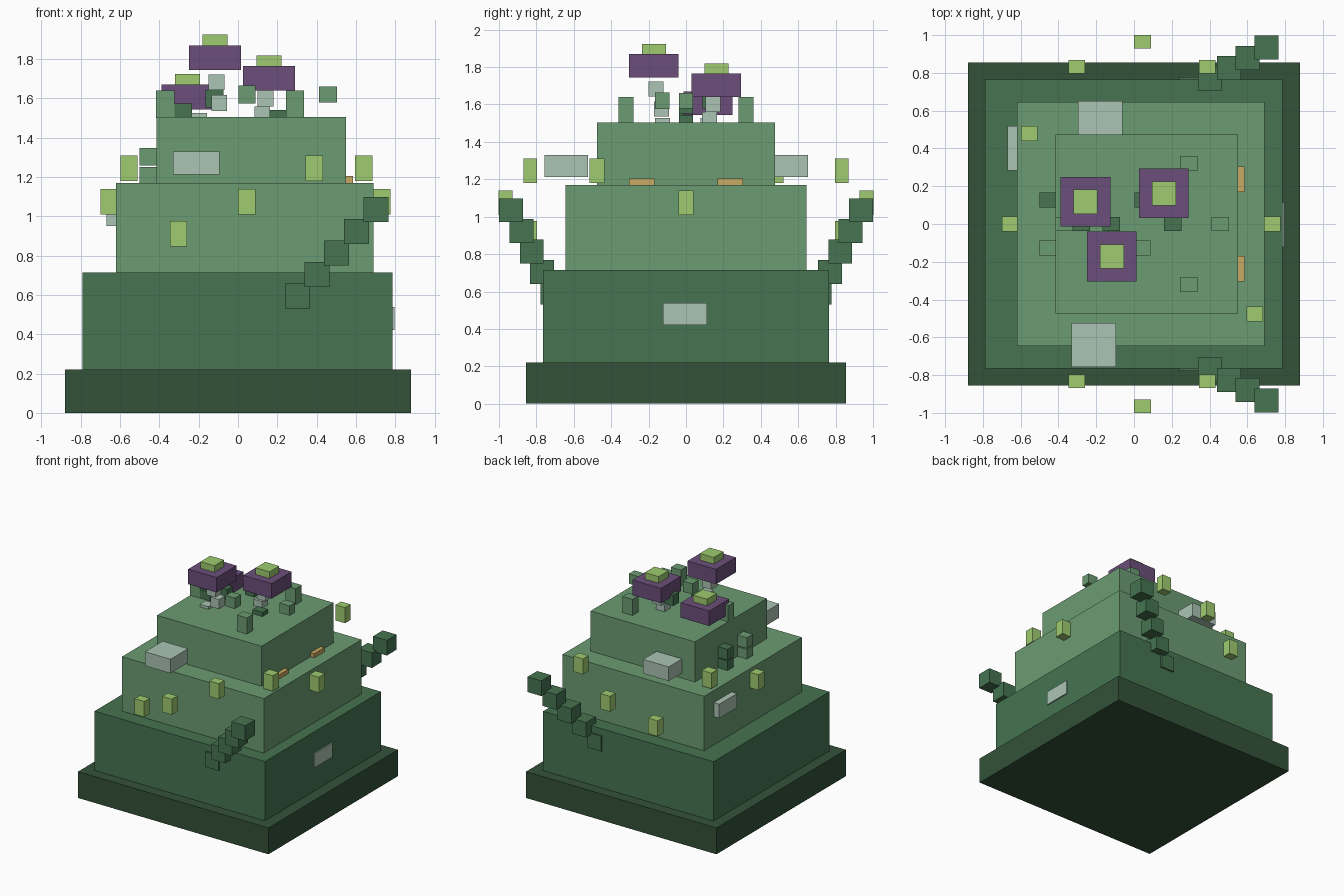
import bpy
import bmesh
from mathutils import Matrix, Vector

default_cube = bpy.data.objects.get("Cube")
if default_cube:
    bpy.data.objects.remove(default_cube, do_unlink=True)


def to_linear(channel):
    value = channel / 255
    return value / 12.92 if value <= 0.04045 else ((value + 0.055) / 1.055) ** 2.4


def make_material(name, *rgb):
    colour = [to_linear(channel) for channel in rgb] + [1]
    material = bpy.data.materials.new(name)
    material.use_nodes = True
    material.diffuse_color = colour
    shader = material.node_tree.nodes["Principled BSDF"]
    shader.inputs["Base Color"].default_value = colour
    shader.inputs["Roughness"].default_value = 0.9
    return material


deep_green = make_material("deep green", 51, 82, 57)
forest_green = make_material("forest green", 70, 116, 81)
moss_green = make_material("moss green", 108, 156, 114)
lime = make_material("lime", 159, 204, 112)
pale_stone = make_material("pale stone", 171, 196, 181)
plum = make_material("plum", 107, 79, 122)
ochre = make_material("ochre", 200, 170, 98)


def block(name, centre, size, material):
    """Add a box given its centre and full size."""
    mesh = bpy.data.meshes.new(name)
    bm = bmesh.new()
    place = Matrix.Translation(Vector(centre)) @ Matrix.Diagonal((*size, 1))
    bmesh.ops.create_cube(bm, size=1, matrix=place)
    bm.to_mesh(mesh)
    bm.free()
    mesh.materials.append(material)
    obj = bpy.data.objects.new(name, mesh)
    bpy.context.collection.objects.link(obj)
    return obj


def tier(name, left, right, half_depth, bottom, top, material):
    """Add a stepped body layer, symmetric front to back."""
    centre = ((left + right) / 2, 0, (bottom + top) / 2)
    block(name, centre, (right - left, 2 * half_depth, top - bottom), material)


# Stepped body
tier("base_slab", -0.88, 0.88, 0.855, 0, 0.22, deep_green)
tier("lower_body", -0.79, 0.785, 0.765, 0.22, 0.715, forest_green)
tier("middle_body", -0.62, 0.69, 0.645, 0.715, 1.17, moss_green)
tier("upper_body", -0.415, 0.55, 0.475, 1.17, 1.505, moss_green)

# Mirrored front and back parts
for side, label in ((-1, "front"), (1, "back")):
    # Rising vine of cubes
    for step in range(5):
        centre = (0.302 + 0.1 * step, side * (0.715 + 0.055 * step), 0.594 + 0.11 * step)
        block(f"{label}_vine_{step}", centre, [0.127] * 3, forest_green)
    # Floating lime buds
    for x, y, z in ((-0.303, 0.832, 0.912), (0.045, 0.965, 1.075), (0.388, 0.832, 1.245)):
        block(f"{label}_bud", (x, side * y, z), (0.088, 0.073, 0.13), lime)
    # Ochre ledges beside the upper body
    block(f"{label}_ledge", (0.565, side * 0.237, 1.185), (0.04, 0.135, 0.04), ochre)
    # Corner sprouts on the roof
    block(f"{label}_roof_sprout", (0.29, side * 0.32, 1.57), (0.092, 0.08, 0.14), moss_green)
    # Paired tufts, darker at the back
    leaf = moss_green if side < 0 else forest_green
    for x, z in ((0.045, 1.62), (-0.458, 1.205), (-0.458, 1.303)):
        block(f"{label}_tuft", (x, side * 0.127, z), (0.086, 0.08, 0.09), leaf)

# Lime buds on the sides
for x, y, z in ((0.732, 0, 1.075), (-0.655, 0, 1.075), (-0.555, 0.48, 1.245), (0.64, -0.477, 1.245)):
    block("side_bud", (x, y, z), (0.088, 0.08, 0.13), lime)

# Pale stones
block("front_stone", (-0.212, -0.64, 1.272), (0.236, 0.232, 0.118), pale_stone)
block("back_stone", (-0.178, 0.535, 1.272), (0.236, 0.232, 0.118), pale_stone)
block("right_stone", (0.77, -0.005, 0.48), (0.05, 0.236, 0.118), pale_stone)
block("left_stone", (-0.63, 0.4, 1.01), (0.08, 0.236, 0.118), pale_stone)

# Middle row of roof leaves
leaf_row = (
    (-0.37, 1.57, 0.14, moss_green),
    (-0.28, 1.535, 0.08, forest_green),
    (-0.12, 1.598, 0.09, forest_green),
    (0.205, 1.5, 0.08, forest_green),
    (0.457, 1.62, 0.082, moss_green),
)
for x, z, height, material in leaf_row:
    block("roof_leaf", (x, 0, z), (0.092, 0.073, height), material)


# Mushrooms: plum cap, lime knob, staggered stem
def mushroom(name, x, y, z, stem):
    block(f"{name}_cap", (x, y, z), (0.263, 0.263, 0.125), plum)
    block(f"{name}_knob", (x, y, z + 0.09), (0.128, 0.128, 0.055), lime)
    for dx, dy, drop in stem:
        block(f"{name}_stem", (x + dx, y + dy, z - drop), [0.08] * 3, pale_stone)


mushroom("tall_mushroom", -0.117, -0.172, 1.807,
         ((0.008, 0.012, 0.125), (0.022, 0.04, 0.23), (-0.08, 0.047, 0.32)))
mushroom("middle_mushroom", 0.158, 0.162, 1.702,
         ((-0.018, -0.017, 0.103), (-0.035, -0.037, 0.182)))
mushroom("short_mushroom", -0.257, 0.118, 1.607, ((0.02, 0, 0.12),))
